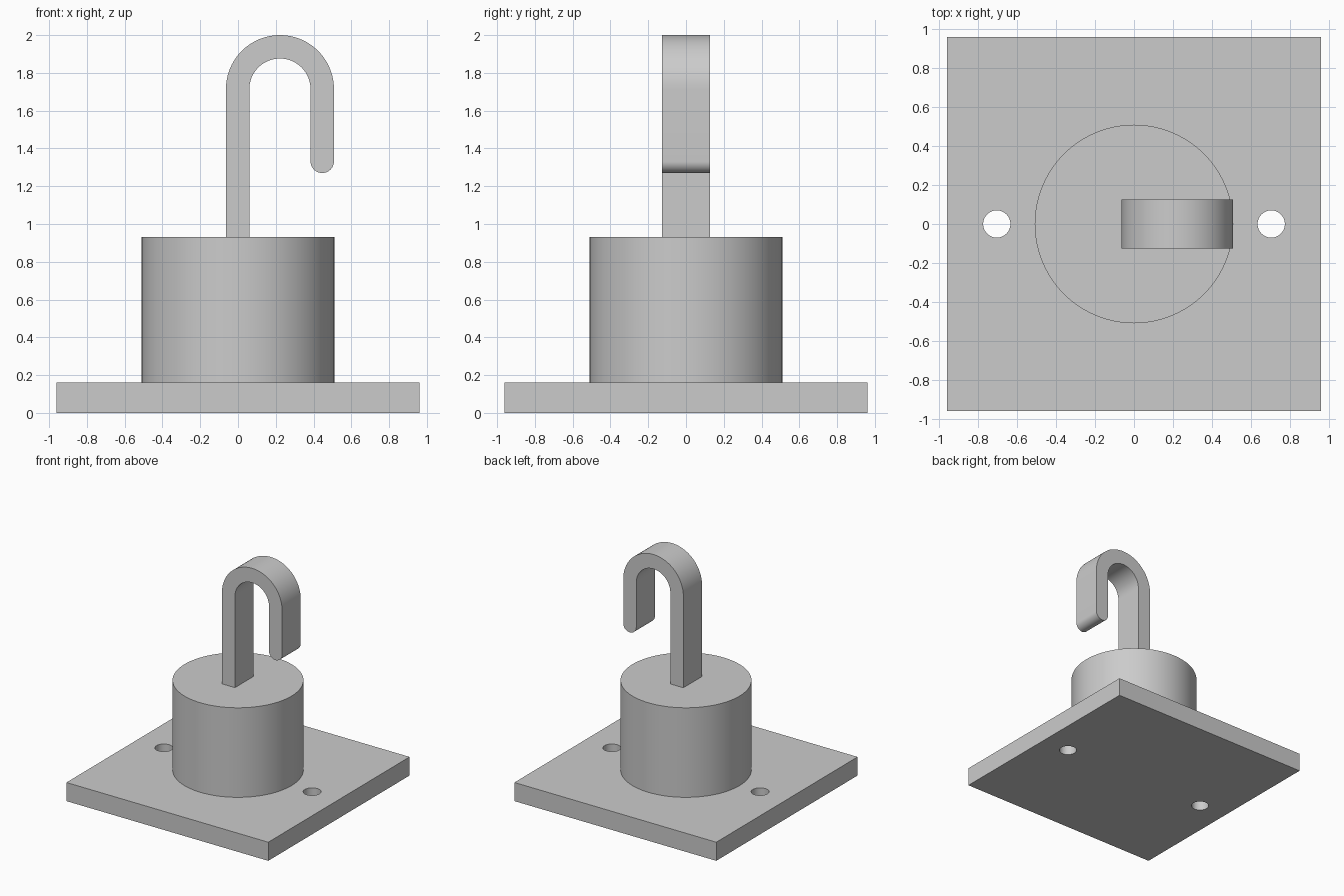
import bpy
import bmesh
from math import cos, sin, pi, radians
from mathutils import Vector

default = bpy.data.objects.get("Cube")
if default:
    bpy.data.objects.remove(default, do_unlink=True)

# Single plain metal colour
metal = bpy.data.materials.new("grey_metal")
metal.use_nodes = True
GREY = (0.6, 0.6, 0.6, 1)
metal.diffuse_color = GREY
metal.node_tree.nodes["Principled BSDF"].inputs["Base Color"].default_value = GREY


def finish(obj, name):
    obj.name = obj.data.name = name
    obj.data.materials.clear()
    obj.data.materials.append(metal)
    bpy.ops.object.select_all(action='DESELECT')
    obj.select_set(True)
    bpy.context.view_layer.objects.active = obj
    bpy.ops.object.shade_smooth_by_angle(angle=radians(30))
    return obj


def cylinder(name, radius, z0, z1, x=0, sides=96):
    bpy.ops.mesh.primitive_cylinder_add(vertices=sides, radius=radius, depth=z1 - z0,
                                        location=(x, 0, (z0 + z1) / 2))
    return finish(bpy.context.object, name)


def arc(cx, cz, radius, start, end, steps):
    angles = [start + (end - start) * i / steps for i in range(steps + 1)]
    return [(cx + radius * cos(a), cz + radius * sin(a)) for a in angles]


PLATE_TOP, DRUM_TOP = 0.16, 0.93

# Square base plate with two screw holes
bpy.ops.mesh.primitive_cube_add(size=1, location=(0, 0, PLATE_TOP / 2))
plate = bpy.context.object
plate.scale = (1.92, 1.92, PLATE_TOP)
bpy.ops.object.transform_apply(location=False, rotation=False, scale=True)
for side in (-1, 1):
    cutter = cylinder("hole_cutter", 0.07, -0.1, 0.3, side * 0.705, 48)
    cutter.hide_render = True
    hole = plate.modifiers.new("screw_hole", 'BOOLEAN')
    hole.operation = 'DIFFERENCE'
    hole.solver = 'EXACT'
    hole.object = cutter
    bpy.context.view_layer.objects.active = plate
    bpy.ops.object.modifier_apply(modifier=hole.name)
    bpy.data.objects.remove(cutter, do_unlink=True)
finish(plate, "base_plate")

# Round drum
cylinder("drum", 0.51, PLATE_TOP, DRUM_TOP)

# Flat hook: outline of stem, bend and rounded tip, extruded in depth
BEND_X, OUTER, INNER, HALF_DEPTH = 0.222, 0.286, 0.162, 0.127
BEND_Z = 2 - OUTER
TIP_R = (OUTER - INNER) / 2
TIP_X = BEND_X + (OUTER + INNER) / 2
TIP_Z = 1.27 + TIP_R
outline = [(BEND_X - OUTER, DRUM_TOP)]
outline += arc(BEND_X, BEND_Z, OUTER, pi, 0, 48)
outline += arc(TIP_X, TIP_Z, TIP_R, 0, -pi, 24)
outline += arc(BEND_X, BEND_Z, INNER, 0, pi, 48)
outline += [(BEND_X - INNER, DRUM_TOP)]

bm = bmesh.new()
face = bm.faces.new([bm.verts.new((x, -HALF_DEPTH, z)) for x, z in outline])
grown = bmesh.ops.extrude_face_region(bm, geom=[face])
moved = [v for v in grown["geom"] if isinstance(v, bmesh.types.BMVert)]
bmesh.ops.translate(bm, verts=moved, vec=Vector((0, 2 * HALF_DEPTH, 0)))
bmesh.ops.recalc_face_normals(bm, faces=bm.faces)
mesh = bpy.data.meshes.new("hook")
bm.to_mesh(mesh)
bm.free()
hook = bpy.data.objects.new("hook", mesh)
bpy.context.collection.objects.link(hook)
finish(hook, "hook")
